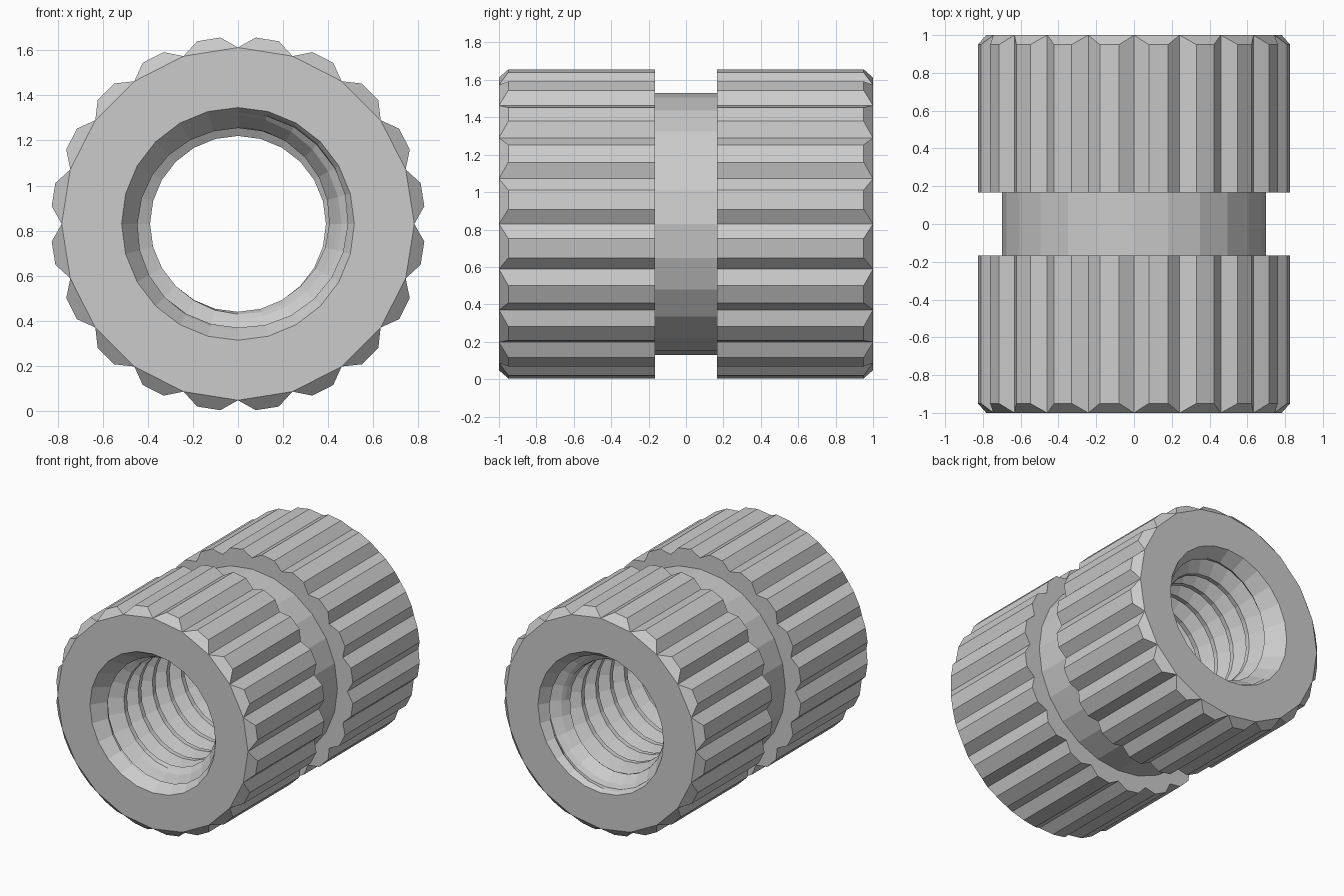
import bpy, bmesh
from math import sin, cos, pi, radians

if "Cube" in bpy.data.objects:
    bpy.data.objects.remove(bpy.data.objects["Cube"])

CZ = 0.83                       # height of the axis
R_TIP, R_VALLEY = 0.83, 0.782   # knurl radii
R_NECK, HALF_NECK = 0.70, 0.167
R_RIM, R_ROOT, R_CREST = 0.516, 0.495, 0.39
PITCH, SEGS, TEETH = 1 / 6, 24, 20

bm = bmesh.new()


def vert(r, a, y):
    """Point at radius r, angle a clockwise from the top, along the y axis."""
    return bm.verts.new((r * sin(a), y, CZ + r * cos(a)))


# Two knurled bands, with each tooth chamfered at the outer end
for side in (-1, 1):
    inner, shoulder, end = side * HALF_NECK, side * 0.95, side * 1.0
    for i in range(TEETH):
        a = radians(18 * i)
        angles = [a, a + radians(5.4), a + radians(12.6), a + radians(18)]
        radii = [R_VALLEY, R_TIP, R_TIP, R_VALLEY]
        ends = [end, shoulder, shoulder, end]
        lo = [vert(r, t, inner) for r, t in zip(radii, angles)]
        hi = [vert(r, t, y) for r, t, y in zip(radii, angles, ends)]
        for k in range(3):
            bm.faces.new((lo[k], lo[k + 1], hi[k + 1], hi[k]))
        bm.faces.new(hi)

# Plain neck between the bands
for i in range(SEGS):
    a, b = 2 * pi * i / SEGS, 2 * pi * (i + 1) / SEGS
    bm.faces.new((vert(R_NECK, a, -HALF_NECK), vert(R_NECK, b, -HALF_NECK),
                  vert(R_NECK, b, HALF_NECK), vert(R_NECK, a, HALF_NECK)))

# Threaded bore: a helical V profile opened out by a countersink at both ends
flank, crest = 0.061, 0.035
turn = [(0, R_ROOT)]
turn += [(flank * k / 3, R_ROOT + (R_CREST - R_ROOT) * k / 3) for k in (1, 2, 3)]
turn += [(flank + crest + flank * k / 3, R_CREST + (R_ROOT - R_CREST) * k / 3)
         for k in (0, 1, 2, 3)]
columns = []
for i in range(SEGS + 1):
    col = []
    for n in range(-2, 14):
        for dy, r in turn:
            y = -0.967 + (n + i / SEGS) * PITCH + dy
            y = max(-1.0, min(1.0, y))
            cone = R_RIM - 0.65 * (1 - abs(y))
            col.append(vert(max(r, cone), 2 * pi * i / SEGS, y))
    columns.append(col)
for c0, c1 in zip(columns, columns[1:]):
    for j in range(len(c0) - 1):
        bm.faces.new((c0[j], c0[j + 1], c1[j + 1], c1[j]))

bmesh.ops.remove_doubles(bm, verts=bm.verts[:], dist=0.0005)

# Flat ring faces: two ends and two shoulders beside the neck
for y in (-1.0, -HALF_NECK, HALF_NECK, 1.0):
    loop = [e for e in bm.edges if len(e.link_faces) == 1
            and all(abs(v.co.y - y) < 0.0004 for v in e.verts)]
    bmesh.ops.triangle_fill(bm, edges=loop, use_beauty=True,
                            normal=(0, 1 if y > 0 else -1, 0))

bmesh.ops.recalc_face_normals(bm, faces=bm.faces[:])
mesh = bpy.data.meshes.new("threaded_insert")
bm.to_mesh(mesh)
bm.free()
bpy.context.collection.objects.link(bpy.data.objects.new("threaded_insert", mesh))
